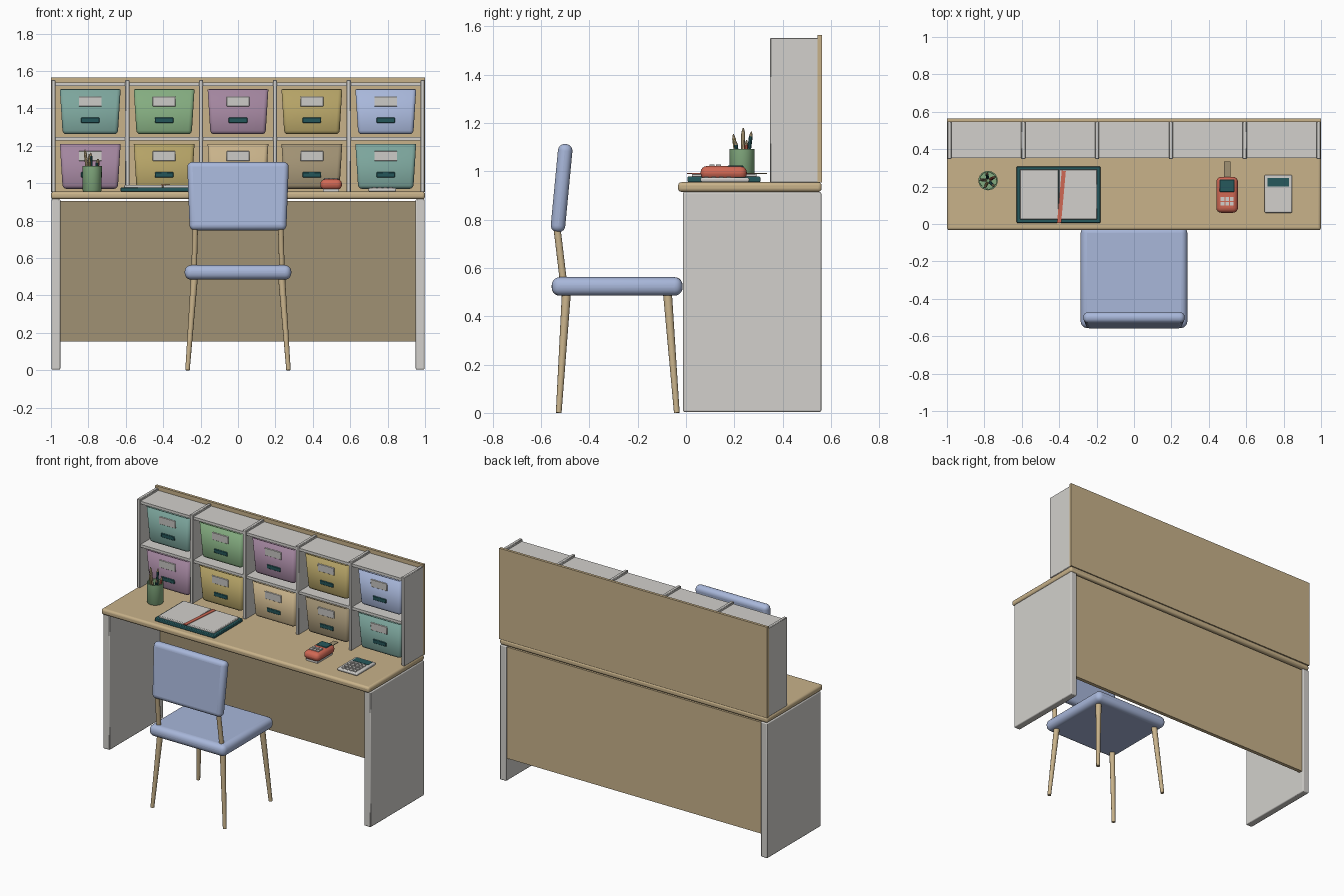
import bpy, bmesh, math
from mathutils import Vector

if "Cube" in bpy.data.objects:
    bpy.data.objects.remove(bpy.data.objects["Cube"])


def material(name, rgb):
    m = bpy.data.materials.new(name)
    lin = [(c / 255 / 12.92 if c < 11 else ((c / 255 + 0.055) / 1.055) ** 2.4) for c in rgb]
    m.diffuse_color = (*lin, 1)
    m.use_nodes = True
    m.node_tree.nodes["Principled BSDF"].inputs["Base Color"].default_value = m.diffuse_color
    return m


MATS = {n: material(n, c) for n, c in {
    "wood": (200, 178, 138), "shaded wood": (160, 145, 115), "light grey": (210, 208, 204),
    "soft blue": (168, 183, 218), "teal": (124, 165, 156), "green": (132, 172, 128),
    "mauve": (162, 133, 158), "mustard": (180, 162, 102), "dark teal": (38, 88, 92),
    "coral": (208, 104, 84)}.items()}


def finish(name, bm, mat, bevel=0, segs=2, smooth=True):
    bmesh.ops.recalc_face_normals(bm, faces=bm.faces)
    me = bpy.data.meshes.new(name)
    bm.to_mesh(me)
    bm.free()
    ob = bpy.data.objects.new(name, me)
    bpy.context.collection.objects.link(ob)
    me.materials.append(MATS[mat])
    if bevel:
        mod = ob.modifiers.new("rounded edges", "BEVEL")
        mod.width, mod.segments = bevel, segs
    if smooth:
        bpy.ops.object.select_all(action="DESELECT")
        ob.select_set(True)
        bpy.context.view_layer.objects.active = ob
        bpy.ops.object.shade_smooth_by_angle(angle=math.radians(35))
    return ob


def box(name, mat, x, y, z, bevel=0, segs=2, taper=1.0):
    """Box from (min, max) ranges; taper scales the bottom face in x."""
    bm = bmesh.new()
    bmesh.ops.create_cube(bm, size=1)
    c = [(r[0] + r[1]) / 2 for r in (x, y, z)]
    s = [r[1] - r[0] for r in (x, y, z)]
    for v in bm.verts:
        k = taper if v.co.z < 0 else 1
        v.co = (v.co.x * s[0] * k, v.co.y * s[1], v.co.z * s[2])
    ob = finish(name, bm, mat, bevel, segs, bevel > 0)
    ob.location = c
    return ob


def rod(name, mat, a, b, r1, r2, sides=12):
    """Tapered round bar from point a to point b."""
    a, b = Vector(a), Vector(b)
    bm = bmesh.new()
    bmesh.ops.create_cone(bm, cap_ends=True, segments=sides, radius1=r1, radius2=r2, depth=(b - a).length)
    ob = finish(name, bm, mat)
    ob.location = (a + b) / 2
    ob.rotation_euler = (b - a).to_track_quat("Z", "Y").to_euler()
    return ob


def bin_shell(name, mat, cx, z0):
    """Open tapered storage bin with rounded corners."""
    bm = bmesh.new()
    bmesh.ops.create_cube(bm, size=1)
    for v in bm.verts:
        low = v.co.z < 0
        v.co = (v.co.x * (0.295 if low else 0.325), v.co.y * (0.125 if low else 0.155), v.co.z * 0.24)
    bmesh.ops.delete(bm, geom=[f for f in bm.faces if f.normal.z > 0.9], context="FACES_ONLY")
    edges = [e for e in bm.edges if min(v.co.z for v in e.verts) < 0]
    bmesh.ops.bevel(bm, geom=edges, offset=0.02, segments=3, profile=0.5, affect="EDGES")
    ob = finish(name, bm, mat)
    ob.location = (cx, 0.45, z0 + 0.12)
    mod = ob.modifiers.new("wall", "SOLIDIFY")
    mod.thickness = 0.007
    # label holder and grip slot on the sloping front
    for part, m, dz, w, h, r in (("label", "light grey", 0.055, 0.122, 0.052, 0.002),
                                 ("grip", "dark teal", -0.045, 0.1, 0.028, 0.003)):
        y = 0.45 - 0.07 - 0.0625 * dz
        p = box(f"bin_{part}", m, (cx - w / 2, cx + w / 2), (y - 0.005, y + 0.004),
                (z0 + 0.12 + dz - h / 2, z0 + 0.12 + dz + h / 2), r, 1)
        p.rotation_euler.x = 0.0625


# Desk
box("desk_top", "wood", (-1, 1), (-0.033, 0.562), (0.915, 0.955), 0.014, 3)
for s in (-1, 1):
    box("desk_side", "light grey", sorted((s * 0.95, s * 0.998)), (-0.012, 0.56), (0.004, 0.915), 0.006)
panel = box("modesty_panel", "wood", (-0.951, 0.951), (0.525, 0.55), (0.155, 0.906))
panel.data.materials.append(MATS["shaded wood"])
for f in panel.data.polygons:
    f.material_index = int(f.normal.y < -0.9)

# Hutch
box("hutch_back", "wood", (-1, 1), (0.545, 0.563), (0.953, 1.565))
for i, x in enumerate((-0.987, -0.592, -0.197, 0.197, 0.592, 0.987)):
    box("hutch_divider", "light grey", (x - 0.011, x + 0.011), (0.348, 0.547), (0.953, 1.552), 0.003, 1)
for z in (1.228, 1.52):
    box("hutch_shelf", "light grey", (-0.985, 0.985), (0.354, 0.547), (z, z + 0.018))

# Storage bins, upper and lower row
ROWS = ((1.262, ("teal", "green", "mauve", "mustard", "soft blue")),
        (0.97, ("mauve", "mustard", "wood", "shaded wood", "teal")))
for z0, colours in ROWS:
    for i, colour in enumerate(colours):
        bin_shell("storage_bin", colour, (i - 2) * 0.395, z0)

# Chair
box("chair_seat", "soft blue", (-0.285, 0.285), (-0.556, -0.014), (0.485, 0.562), 0.034, 5)
rest = box("chair_backrest", "soft blue", (-0.272, 0.272), (-0.545, -0.485), (0.747, 1.114), 0.028, 5, 0.95)
rest.rotation_euler.x = -0.095
rest.location.y = -0.515
for s in (-1, 1):
    rod("chair_front_leg", "wood", (s * 0.27, -0.038, 0), (s * 0.233, -0.077, 0.5), 0.012, 0.019)
    rod("chair_back_leg", "wood", (s * 0.27, -0.527, 0), (s * 0.233, -0.495, 0.5), 0.012, 0.019)
    rod("chair_upright", "wood", (s * 0.235, -0.506, 0.53), (s * 0.228, -0.537, 0.79), 0.015, 0.015)

# Pen cup: open turned shell
bm = bmesh.new()
profile = [(0, 0.956), (0.047, 0.956), (0.051, 0.962), (0.052, 1.092), (0.045, 1.092), (0.044, 0.97), (0, 0.97)]
vs = [bm.verts.new((r, 0, z)) for r, z in profile]
es = [bm.edges.new(p) for p in zip(vs, vs[1:])]
bmesh.ops.spin(bm, geom=vs + es, cent=(0, 0, 0), axis=(0, 0, 1), angle=math.tau, steps=24)
bmesh.ops.remove_doubles(bm, verts=bm.verts, dist=0.0002)
cup = finish("pen_cup", bm, "green")
cup.location = (-0.78, 0.232, 0)
for k, (colour, h) in enumerate((("coral", 1.13), ("dark teal", 1.165), ("wood", 1.18),
                                 ("mustard", 1.155), ("dark teal", 1.13))):
    a = k * math.tau / 5 + 0.5
    d = Vector((math.cos(a), math.sin(a), 0))
    base, top = Vector((-0.78, 0.232, 0.975)) + d * 0.015, Vector((-0.78, 0.232, h - 0.02)) + d * 0.037
    rod("pencil", colour, base, top, 0.008, 0.008, 8)
    rod("pencil_tip", "wood", top, top + (top - base).normalized() * 0.02, 0.008, 0.002, 8)

# Open notebook with ribbon
box("notebook_cover", "dark teal", (-0.627, -0.18), (0.006, 0.308), (0.956, 0.978), 0.004)
for x in ((-0.61, -0.403), (-0.401, -0.197)):
    box("notebook_pages", "light grey", x, (0.025, 0.292), (0.97, 0.99), 0.004)
ribbon = box("notebook_ribbon", "coral", (-0.399, -0.377), (0.005, 0.285), (0.988, 0.994))
ribbon.rotation_euler.z = -0.09

# Label printer
box("printer_base", "coral", (0.44, 0.556), (0.06, 0.252), (0.965, 1.022), 0.027, 4)
box("printer_foot", "light grey", (0.455, 0.541), (0.075, 0.237), (0.955, 0.972))
box("printer_screen", "dark teal", (0.458, 0.538), (0.172, 0.238), (1.016, 1.025), 0.003, 1)
for i in range(3):
    for j in range(2):
        x, y = 0.473 + i * 0.025, 0.108 + j * 0.026
        box("printer_key", "light grey", (x - 0.01, x + 0.01), (y - 0.01, y + 0.01), (1.018, 1.028))
box("printer_tape", "shaded wood", (0.48, 0.515), (0.245, 0.335), (0.99, 0.994))

# Calculator
box("calculator_body", "light grey", (0.698, 0.846), (0.06, 0.262), (0.956, 0.974), 0.006)
box("calculator_screen", "dark teal", (0.714, 0.83), (0.2, 0.247), (0.97, 0.976))
for i in range(4):
    for j in range(4):
        x, y = 0.729 + i * 0.029, 0.084 + j * 0.031
        box("calculator_key", "light grey", (x - 0.01, x + 0.01), (y - 0.01, y + 0.01), (0.972, 0.979))
